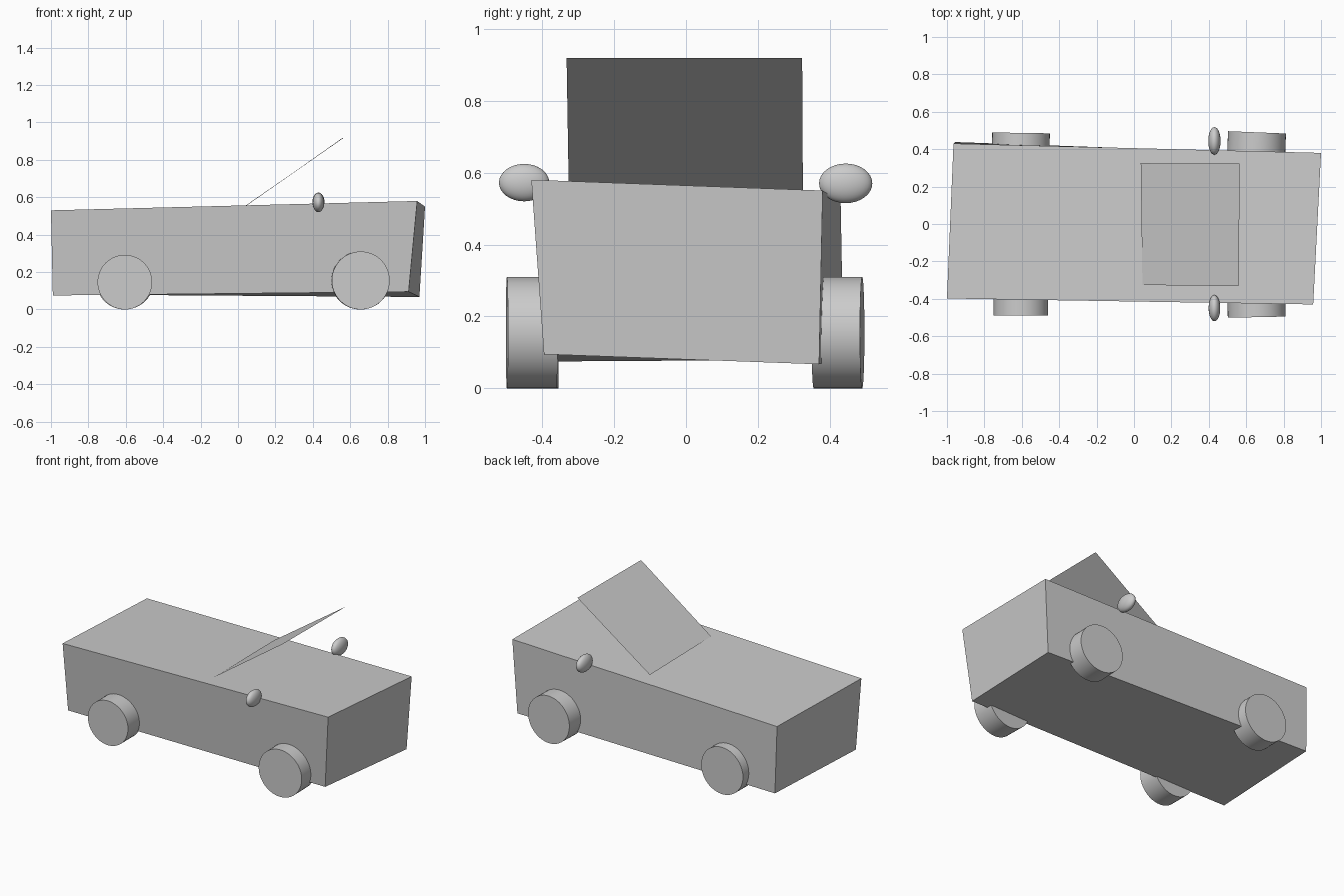
import bpy, bmesh
from mathutils import Matrix, Vector

old = bpy.data.objects.get("Cube")
if old:
    bpy.data.objects.remove(old, do_unlink=True)

# One plain grey for the whole car
grey = bpy.data.materials.new("light_grey")
grey.use_nodes = True
grey.diffuse_color = (0.6, 0.6, 0.6, 1)
grey.node_tree.nodes["Principled BSDF"].inputs["Base Color"].default_value = (0.6, 0.6, 0.6, 1)


def add_object(name, bm, smooth=False):
    mesh = bpy.data.meshes.new(name)
    bmesh.ops.recalc_face_normals(bm, faces=bm.faces)
    bm.to_mesh(mesh)
    bm.free()
    obj = bpy.data.objects.new(name, mesh)
    bpy.context.collection.objects.link(obj)
    mesh.materials.append(grey)
    if smooth:
        bpy.ops.object.select_all(action='DESELECT')
        obj.select_set(True)
        bpy.context.view_layer.objects.active = obj
        bpy.ops.object.shade_smooth_by_angle()
    return obj


def wheel(name, x, radius, y_inner, y_outer, skew):
    bm = bmesh.new()
    place = (Matrix.Translation((x, (y_inner + y_outer) / 2, radius))
             @ Matrix.Rotation(skew, 4, 'Z') @ Matrix.Rotation(1.5708, 4, 'X'))
    bmesh.ops.create_cone(bm, cap_ends=True, segments=48, radius1=radius, radius2=radius,
                          depth=abs(y_outer - y_inner), matrix=place)
    add_object(name, bm, True)


def mirror(name, centre, radii):
    bm = bmesh.new()
    bmesh.ops.create_uvsphere(bm, u_segments=32, v_segments=16, radius=1,
                              matrix=Matrix.LocRotScale(Vector(centre), None, Vector(radii)))
    add_object(name, bm, True)


# Body: a skewed box, lower ring then upper ring
lower = [(-0.99, -0.355, 0.075), (0.912, -0.395, 0.095), (0.97, 0.37, 0.067), (-0.955, 0.438, 0.08)]
upper = [(-1.0, -0.398, 0.53), (0.958, -0.43, 0.58), (1.0, 0.38, 0.55), (-0.965, 0.43, 0.52)]
bm = bmesh.new()
low = [bm.verts.new(p) for p in lower]
top = [bm.verts.new(p) for p in upper]
bm.faces.new(low[::-1])
bm.faces.new(top)
for i in range(4):
    j = (i + 1) % 4
    bm.faces.new((low[i], low[j], top[j], top[i]))
add_object("body", bm)

# Windscreen: a thin slanted sheet
bm = bmesh.new()
bm.faces.new([bm.verts.new(p) for p in
              ((0.045, -0.326, 0.555), (0.56, -0.332, 0.918), (0.565, 0.323, 0.918), (0.036, 0.325, 0.552))])
add_object("windscreen", bm)

# Wheels, each set partly into the body
wheel("wheel_rear_right", -0.605, 0.146, -0.355, -0.49, 0.0)
wheel("wheel_rear_left", -0.605, 0.154, 0.355, 0.487, -0.015)
wheel("wheel_front_right", 0.655, 0.155, -0.36, -0.498, 0.02)
wheel("wheel_front_left", 0.655, 0.155, 0.355, 0.49, -0.04)

# Side mirrors
mirror("mirror_right", (0.43, -0.45, 0.572), (0.031, 0.07, 0.052))
mirror("mirror_left", (0.43, 0.444, 0.57), (0.033, 0.074, 0.055))
